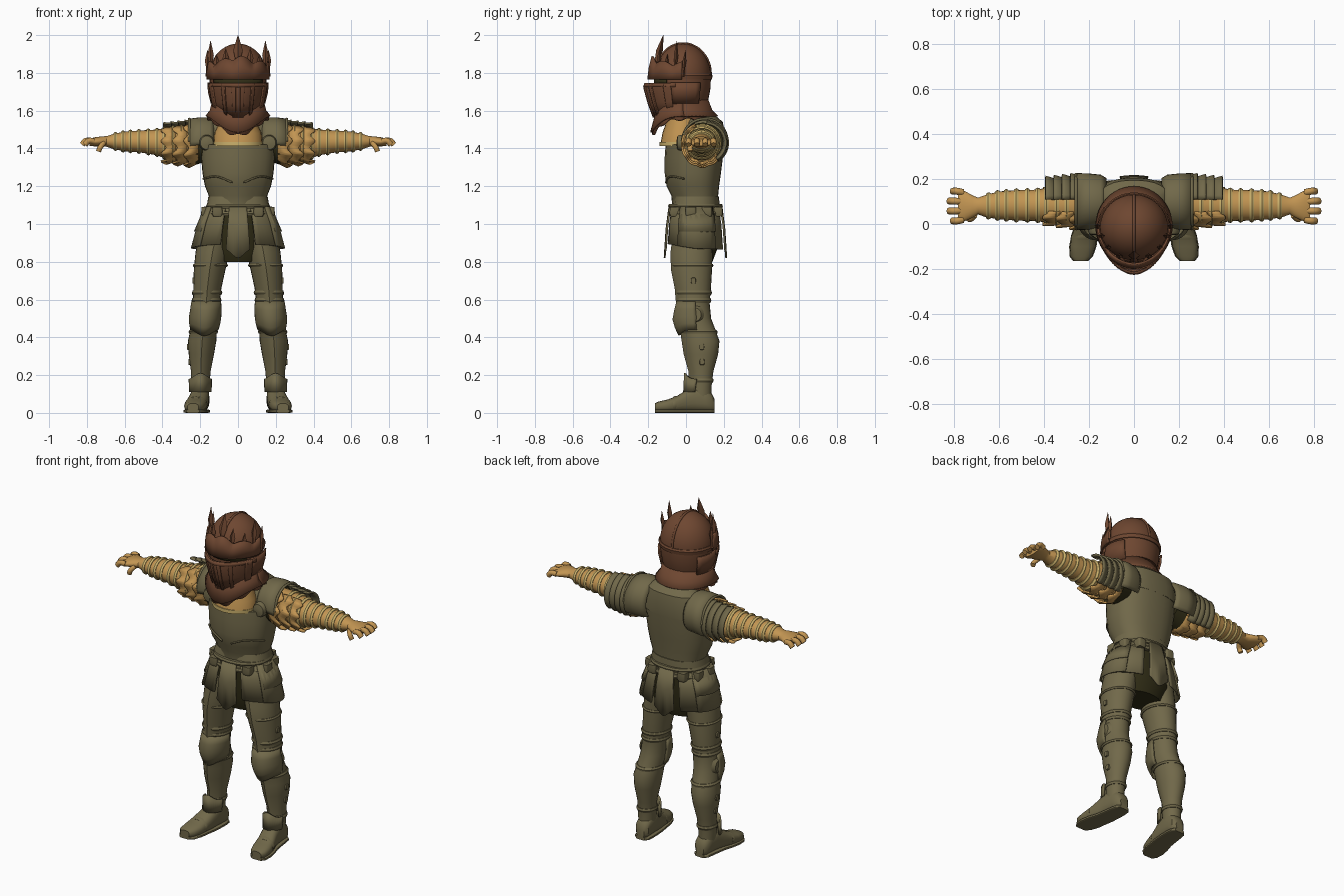
import bpy, bmesh
from math import sin, cos, pi, radians, copysign
from mathutils import Vector

if "Cube" in bpy.data.objects:
    bpy.data.objects.remove(bpy.data.objects["Cube"])


def material(name, color):
    mat = bpy.data.materials.new(name)
    mat.use_nodes = True
    mat.diffuse_color = (*color, 1)
    shader = mat.node_tree.nodes["Principled BSDF"]
    shader.inputs["Base Color"].default_value = (*color, 1)
    shader.inputs["Roughness"].default_value = 0.7
    return mat


ARMOUR = material("olive armour", (0.165, 0.14, 0.068))
COPPER = material("brown helmet", (0.155, 0.062, 0.03))
SKIN = material("tan skin", (0.54, 0.3, 0.085))
BAND = material("pale bands", (0.6, 0.44, 0.15))
DARK = material("dark lining", (0.03, 0.026, 0.008))
made = []


def finish(obj, mat, mirror, thick=0):
    bpy.context.collection.objects.link(obj)
    obj.data.materials.append(mat)
    if thick:
        solid = obj.modifiers.new("thickness", "SOLIDIFY")
        solid.thickness, solid.offset = thick, 0
    if mirror:
        obj.modifiers.new("mirror", "MIRROR")
    return obj


def loft(name, mat, axis, sections, arc=None, mirror=False, power=2, n=24, thick=0.01, shape=None):
    """Skin rings (along, centre u, centre v, radius u, radius v); arc makes an open plate."""
    bm = bmesh.new()
    start, end = arc or (0, 360)
    count = n if not arc else max(6, int(n * (end - start) / 240))
    angles = [radians(start + (end - start) * i / count) for i in range(count + bool(arc))]
    rings = []
    for k, (t, cu, cv, ru, rv) in enumerate(sections):
        ring = []
        for a in angles:
            c, s = cos(a), sin(a)
            u = cu + ru * copysign(abs(c) ** (2 / power), c)
            v = cv + rv * copysign(abs(s) ** (2 / power), s)
            p = Vector({"x": (t, u, v), "y": (u, t, v), "z": (u, v, t)}[axis])
            if shape:
                shape(p, a, k / (len(sections) - 1))
            ring.append(bm.verts.new(p))
        rings.append(ring)
    for low, high in zip(rings, rings[1:]):
        for i in range(count):
            j = (i + 1) % len(angles)
            bm.faces.new((low[i], low[j], high[j], high[i]))
    if not arc:
        bm.faces.new(rings[0])
        bm.faces.new(rings[-1])
    bmesh.ops.recalc_face_normals(bm, faces=bm.faces)
    mesh = bpy.data.meshes.new(name)
    bm.to_mesh(mesh)
    bm.free()
    obj = finish(bpy.data.objects.new(name, mesh), mat, mirror, thick if arc else 0)
    made.append(obj)
    return obj


def tube(name, mat, points, radius, mirror=False):
    curve = bpy.data.curves.new(name, "CURVE")
    curve.dimensions = "3D"
    curve.bevel_depth, curve.bevel_resolution, curve.use_fill_caps = radius, 2, True
    spline = curve.splines.new("BEZIER")
    spline.bezier_points.add(len(points) - 1)
    for knot, p in zip(spline.bezier_points, points):
        knot.co = p
        knot.handle_left_type = knot.handle_right_type = "AUTO"
    return finish(bpy.data.objects.new(name, curve), mat, mirror)


def front(a):
    return max(0, -sin(a))


# Torso: breastplate, upper back, fauld and trims
def keel(p, a, f):
    p.y -= 0.018 * front(a) ** 12


loft("breastplate", ARMOUR, "z", [(1.1, 0, .055, .15, .11), (1.15, 0, .055, .155, .115),
     (1.2, 0, .045, .175, .13), (1.27, 0, .045, .188, .14), (1.35, 0, .05, .195, .145),
     (1.42, 0, .055, .2, .145)], power=2.4, n=32, shape=keel)
loft("upper_back", ARMOUR, "z", [(1.41, 0, .08, .2, .12), (1.48, 0, .09, .185, .115),
     (1.54, 0, .1, .16, .095), (1.57, 0, .09, .12, .07)], power=2.4)
tube("chest_ridge", ARMOUR, [(.185, -.01, 1.24), (.11, -.085, 1.25), (.03, -.108, 1.22)], .005, True)
loft("bust", SKIN, "z", [(1.415, 0, -.03, .13, .107), (1.48, 0, -.025, .125, .1),
     (1.54, 0, -.02, .1, .085), (1.64, 0, -.01, .09, .08)])
loft("collar_trim", BAND, "z", [(1.412, 0, -.03, .13, .109), (1.433, 0, -.03, .13, .109)])


def waist_point(p, a, f):
    p.z -= (1 - f) * 0.05 * abs(sin(a)) ** 8


loft("waist_plate", ARMOUR, "z", [(1.1, 0, .05, .165, .13), (1.145, 0, .055, .157, .12)],
     power=2.3, shape=waist_point)
for i, z in enumerate((1.055, 1.095)):
    r = .172 - i * .008
    loft(f"belt_{i}", ARMOUR, "z", [(z - .012, 0, .05, r, .14), (z, 0, .05, r + .005, .145),
         (z + .012, 0, .05, r, .14)], power=2.2)
for i, a in enumerate((-50, -10, 25, 55)):
    x, y = .17 * cos(radians(a)), .05 + .14 * sin(radians(a))
    loft(f"belt_pouch_{i}", ARMOUR, "z", [(1.04, x, y, .022, .025), (1.055, x, y, .028, .03),
         (1.09, x, y, .025, .028)], power=5, mirror=True)


# Skirt plates over a dark under layer
def tip(p, a, f):
    p.z -= f * 0.05 * abs(sin(a)) ** 60


def hem(p, a, f):
    p.z += f * 0.025 * abs(sin(a)) - f * 0.03 * max(0, sin(a))


skirt = [(1.09, 0, .05, .165, .13), (1.0, 0, .05, .2, .145), (.87, 0, .05, .235, .155)]
loft("under_skirt", DARK, "z", [(.8, 0, .05, .13, .09), (.88, 0, .05, .18, .12), (1.08, 0, .05, .15, .12)])
wide = [(z, cx, cy, rx + .01, ry + .008) for z, cx, cy, rx, ry in skirt]
loft("skirt_side_plate", ARMOUR, "z", wide, (-35, 40), True, shape=hem)
loft("skirt_front_plate", ARMOUR, "z", skirt, (-67, -25), True, shape=hem)
loft("skirt_back_plate", ARMOUR, "z", skirt, (32, 66), True, shape=hem)
for name, a in (("front", -90), ("back", 90)):
    loft(f"skirt_{name}_tongue", ARMOUR, "z", wide, (a - 15, a + 15), n=80, shape=tip)
loft("skirt_side_cover", ARMOUR, "z", [(1.05, 0, .05, .19, .15), (.96, 0, .05, .228, .165)],
     (-30, 40), True)


# Legs with layered plates
def shin(p, a, f):
    p.y -= 0.012 * front(a) ** 14


leg = [(.97, .11, .045, .09, .1), (.85, .135, .035, .09, .105), (.76, .15, .035, .084, .103),
       (.66, .162, .042, .074, .09), (.58, .168, .042, .071, .083), (.5, .175, .045, .072, .088),
       (.44, .182, .068, .07, .088), (.38, .19, .083, .075, .094), (.31, .194, .085, .067, .085),
       (.22, .197, .085, .052, .06), (.14, .2, .08, .049, .055), (.08, .2, .08, .046, .055)]
loft("leg", ARMOUR, "z", leg, mirror=True, shape=shin)


def leg_at(z, table=leg):
    for low, high in zip(table, table[1:]):
        if (low[0] - z) * (high[0] - z) <= 0:
            k = (z - low[0]) / (high[0] - low[0])
            return [p + (q - p) * k for p, q in zip(low, high)]


def cuff(name, mat, axis, table, t, half, grow, **extra):
    rows = []
    for step, bulge in ((-1, .4), (0, 1), (1, .4)):
        at, cu, cv, ru, rv = leg_at(t + step * half, table)
        rows.append((at, cu, cv, ru + grow * bulge, rv + grow * bulge))
    loft(name, mat, axis, rows, mirror=True, **extra)


for i, (z, half) in enumerate(((.78, .008), (.635, .012), (.595, .012), (.43, .01), (.17, .012))):
    cuff(f"leg_band_{i}", ARMOUR, "z", leg, z, half, .008)
loft("knee_cap", ARMOUR, "z", [(.44, .178, .05, .07, .085), (.475, .176, .045, .078, .1),
     (.51, .174, .045, .081, .112), (.55, .17, .042, .078, .1), (.59, .168, .042, .074, .088)],
     (-185, 5), True, shape=lambda p, a, f: setattr(p, "z", p.z - .03 * (1 - f) * front(a) ** 4))
loft("knee_wing", ARMOUR, "x", [(.235, .05, .52, .045, .05), (.252, .05, .52, .03, .035)], mirror=True)
loft("ankle_plate", ARMOUR, "z", [(.11, .2, .06, .056, .07), (.18, .199, .07, .058, .075)],
     (-170, -10), True, shape=lambda p, a, f: setattr(p, "z", p.z + .03 * f * front(a) ** 4))
for i, z in enumerate((.27, .35, .7)):
    _, cx, cy, rx, ry = leg_at(z)
    loft(f"leg_buckle_{i}", ARMOUR, "x", [(cx + rx - .01, cy, z, .014, .018), (cx + rx + .007, cy, z, .012, .015)],
         mirror=True, power=4, n=12)

# Shoes and soles
shoe = [(-.165, .238, .03, .03, .02), (-.145, .235, .033, .048, .027), (-.1, .228, .037, .057, .033),
        (-.05, .22, .046, .056, .042), (0, .208, .062, .052, .058), (.05, .202, .075, .05, .07),
        (.1, .198, .07, .047, .065), (.135, .197, .055, .042, .05), (.152, .197, .04, .025, .03)]
loft("shoe", ARMOUR, "y", shoe, mirror=True, power=2.5)
loft("sole", ARMOUR, "y", [(y, cx, .009, rx + .004, .009) for y, cx, cz, rx, rz in shoe],
     mirror=True, power=5)
cuff("shoe_band", ARMOUR, "y", shoe, -.06, .01, .004)

# Arms with sleeves, wrapped bands and hands
arm = [(.17, .09, 1.44, .085, .085), (.27, .088, 1.425, .095, .1), (.36, .085, 1.425, .085, .088),
       (.43, .083, 1.432, .07, .068), (.52, .083, 1.437, .068, .058), (.6, .083, 1.437, .062, .052),
       (.66, .08, 1.437, .05, .04), (.695, .08, 1.437, .037, .028), (.72, .078, 1.437, .05, .027),
       (.76, .08, 1.435, .07, .024), (.785, .08, 1.432, .068, .018)]
loft("arm", SKIN, "x", arm, mirror=True)
for i, x in enumerate((.3, .345, .39, .43, .475, .525, .57, .61, .65)):
    cuff(f"arm_band_{i}", BAND, "x", arm, x, .01, .009)


def ragged(p, a, f):
    p.x += f * .014 * sin(a * 9)
    p.z -= f * .01 * abs(sin(a * 5)) * front(a)


for i, x in enumerate((.21, .27, .33)):
    loft(f"sleeve_layer_{i}", SKIN, "x", [(x, .088, 1.425, .098 - i * .004, .1 - i * .004),
         (x + .065, .087, 1.422, .109 - i * .009, .112 - i * .009)], (110, 325), True, n=40, shape=ragged)
loft("armpit_lining", DARK, "x", [(.16, .09, 1.43, .1, .095), (.225, .09, 1.425, .107, .112)], mirror=True)
for i in range(4):
    y = .02 + i * .04
    reach = .825 if i in (1, 2) else .81
    tube(f"finger_{i}", SKIN, [(.76, y, 1.437), (reach - .02, y * 1.1 - .008, 1.44),
         (reach, y * 1.1 - .008, 1.42)], .0155, True)
tube("thumb", SKIN, [(.71, .04, 1.43), (.73, .022, 1.405), (.738, .025, 1.385)], .014, True)

# Shoulder armour
loft("shoulder_cap", ARMOUR, "x", [(.125, .1, 1.44, .1, .105), (.15, .1, 1.44, .115, .118),
     (.2, .1, 1.44, .12, .12), (.255, .1, 1.435, .122, .118)], (-40, 190), True)
for i in range(4):
    x, r = .24 + i * .037, .115 - i * .004
    loft(f"shoulder_lame_{i}", ARMOUR, "x", [(x, .1, 1.435, r - .006, r - .006), (x + .03, .1, 1.43, r + .004, r),
         (x + .044, .1, 1.43, r + .008, r + .004)], (-55, 85), True)
loft("shoulder_disc", ARMOUR, "y", [(-.05, .165, 1.43, .012, .012), (-.045, .165, 1.43, .034, .036),
     (-.03, .165, 1.43, .04, .042), (.02, .165, 1.43, .04, .042)], mirror=True)
tube("shoulder_rim", ARMOUR, [(.258, .1 + .122 * cos(a), 1.437 + .119 * sin(a))
     for a in (0, pi / 4, pi / 2, pi * .75, pi)], .007, True)

# Helmet shell
dome = [(1.785 + .17 * sin(k * pi / 20), 0, -.015, .152 * cos(k * pi / 20), .147 * cos(k * pi / 20))
        for k in range(10)]
loft("helmet_shell", COPPER, "z", [(1.6, 0, -.02, .12, .115), (1.65, 0, -.018, .137, .135),
     (1.72, 0, -.015, .148, .145)] + dome + [(1.955, 0, -.015, .004, .004)], n=32)
loft("helmet_band", COPPER, "z", [(1.765, 0, -.015, .156, .152), (1.785, 0, -.015, .16, .156),
     (1.795, 0, -.015, .155, .15)], n=32)
tube("helmet_crest", COPPER, [(0, -.015 + .147 * cos(k * pi / 8), 1.785 + .17 * sin(k * pi / 8))
     for k in range(9)], .007)


def chin(p, a, f):
    p.z -= (1 - f) * .02 * front(a) ** 3


visor = [(1.585, 0, -.01, .125, .155), (1.65, 0, -.01, .142, .182), (1.725, 0, -.01, .156, .205),
         (1.745, 0, -.01, .155, .198)]
loft("eye_slit", DARK, "z", [(1.74, 0, -.015, .156, .152), (1.765, 0, -.015, .156, .152)],
     (-145, -35), thick=.004)
loft("visor", COPPER, "z", visor, (-165, -15), power=1.75, n=32, shape=chin)
raised = [(z, cx, cy, rx + .007, ry + .007) for z, cx, cy, rx, ry in visor]
for i, (a, b) in enumerate(((-84, -76), (-62, -55), (-34, -22))):
    loft(f"visor_rib_{i}", COPPER, "z", raised, (a, b), True, power=1.75, shape=chin)
loft("visor_rim", COPPER, "z", raised[2:], (-165, -15), power=1.75, n=32)
loft("ear_plate", COPPER, "z", [(1.64, 0, -.015, .14, .14), (1.7, 0, -.015, .155, .153),
     (1.75, 0, -.015, .158, .156)], (-25, 35), True)


def collar(p, a, f):
    p.z -= (1 - f) * .085 * front(a) ** 3


def tatter(p, a, f):
    collar(p, a, f)
    p.z += (1 - f) * .008 * sin(a * 11)


loft("helmet_collar", COPPER, "z", [(1.57, 0, -.01, .168, .175), (1.6, 0, -.015, .145, .15),
     (1.66, 0, -.018, .13, .13)], (0, 360), n=32, shape=collar)
loft("collar_lower_edge", COPPER, "z", [(1.555, 0, -.01, .16, .165), (1.59, 0, -.015, .14, .14)],
     (0, 360), n=48, shape=tatter)


# Crown: scalloped brow plate and spear points
def crown_edge(p, a, f):
    p.z += f * (.025 * abs(cos(a * 4.5)) + .03 * front(a) ** 6)


loft("crown_brow", COPPER, "z", [(1.765, 0, -.015, .163, .185), (1.8, 0, -.015, .162, .178),
     (1.835, 0, -.015, .158, .163)], (-178, -2), power=1.9, n=60, shape=crown_edge)
spikes = ((0, -.17, 1.8, 2.0, .03), (.065, -.15, 1.8, 1.93, .02), (.115, -.11, 1.79, 1.9, .018),
          (.145, -.06, 1.78, 1.97, .02), (.162, -.015, 1.78, 1.92, .016))
for i, (x, y, low, high, w) in enumerate(spikes):
    tall = high - low
    lean = .05 if i == 0 else .012
    loft(f"crown_spike_{i}", COPPER, "z", [(low, x, y, w * .6, w * .5), (low + tall * .35, x, y + lean * .35, w * .45, w * .4),
         (low + tall * .6, x, y + lean * .6, w * .85, w * .6), (high, x, y + lean, .001, .001)],
         mirror=x > 0, n=4)
for i, x in enumerate((.03, .09)):
    tube(f"crown_scroll_{i}", COPPER, [(x - .03, -.19 + x * .5, 1.87 - x * .3), (x, -.195 + x * .6, 1.83),
         (x + .035, -.165 + x * .6, 1.86 - x * .3)], .007, True)

# Smooth curved surfaces while keeping plate edges crisp
bpy.ops.object.select_all(action="DESELECT")
for obj in made:
    obj.select_set(True)
bpy.context.view_layer.objects.active = made[0]
bpy.ops.object.shade_smooth_by_angle(angle=radians(35))
